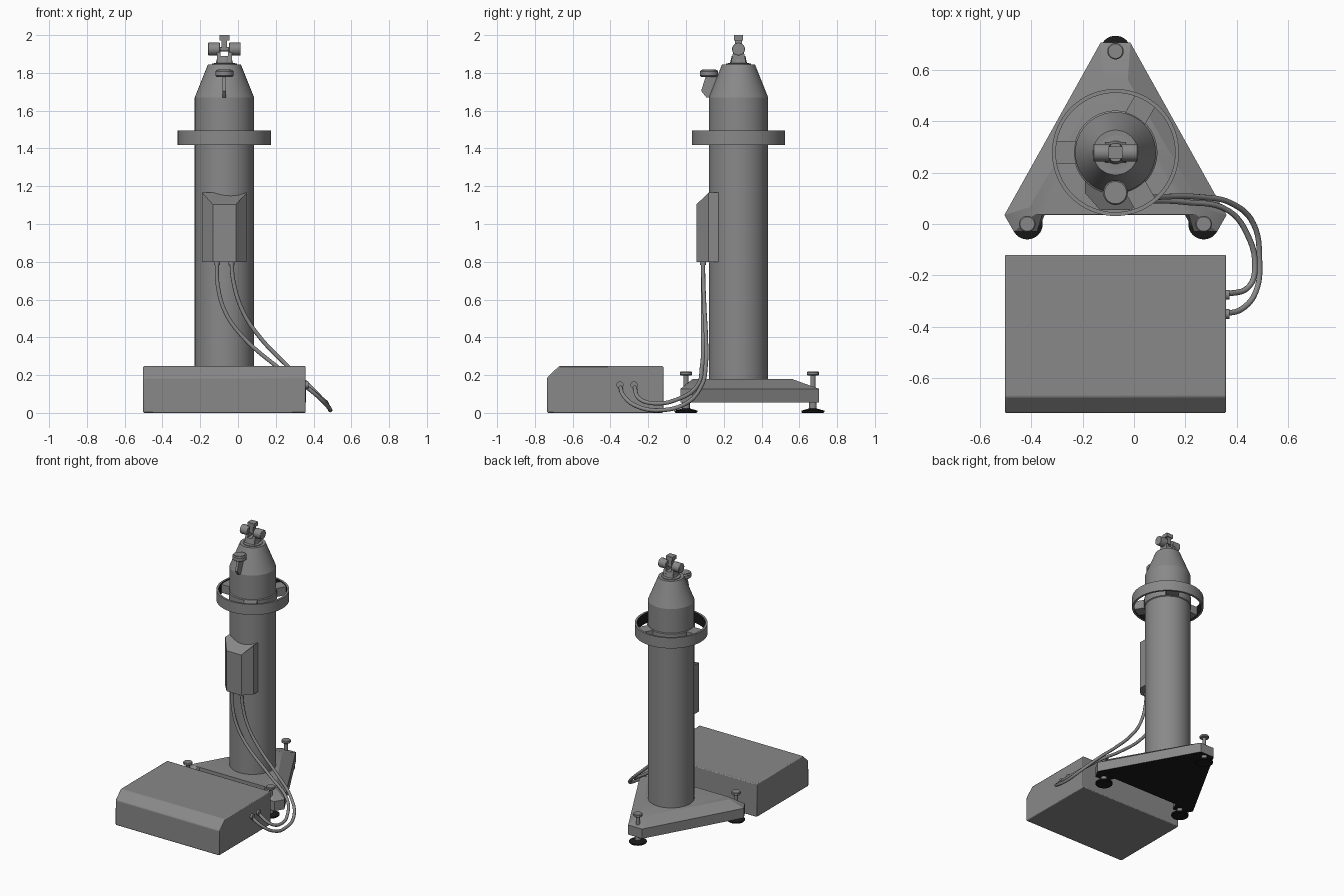
import bpy, bmesh, math
from mathutils import Vector

if "Cube" in bpy.data.objects:
    bpy.data.objects.remove(bpy.data.objects["Cube"])

CX, CY = -0.072, 0.278      # column axis


def material(name, v):
    m = bpy.data.materials.new(name)
    m.diffuse_color = (v, v, v, 1)
    m.use_nodes = True
    m.node_tree.nodes["Principled BSDF"].inputs["Base Color"].default_value = m.diffuse_color
    return m


GREY = material("mid grey", 0.25)
DARK = material("near black", 0.01)


def loft(name, rings, closed=False, mat=GREY, bevel=0, smooth=30):
    """Skin a list of equal-length rings; cap the ends, or join last to first."""
    bm = bmesh.new()
    vs = [[bm.verts.new(p) for p in r] for r in rings]
    n = len(rings[0])
    pairs = list(zip(vs, vs[1:])) + ([(vs[-1], vs[0])] if closed else [])
    for a, b in pairs:
        for i in range(n):
            j = (i + 1) % n
            bm.faces.new((a[i], a[j], b[j], b[i]))
    if not closed:
        bm.faces.new(vs[0][::-1])
        bm.faces.new(vs[-1])
    bmesh.ops.recalc_face_normals(bm, faces=bm.faces)
    me = bpy.data.meshes.new(name)
    bm.to_mesh(me)
    bm.free()
    ob = bpy.data.objects.new(name, me)
    bpy.context.collection.objects.link(ob)
    me.materials.append(mat)
    me.shade_smooth()
    me.set_sharp_from_angle(angle=math.radians(smooth))
    if bevel:
        md = ob.modifiers.new("bevel", "BEVEL")
        md.width, md.segments = bevel, 2
        md.limit_method = "ANGLE"
    return ob


def lathe(name, profile, x=CX, y=CY, n=64, **kw):
    """Turn (radius, z) points about a vertical axis."""
    ang = [2 * math.pi * i / n for i in range(n)]
    return loft(name, [[(x + r * math.cos(a), y + r * math.sin(a), z) for a in ang]
                       for r, z in profile], **kw)


def extrude_x(name, profile, x0, x1, **kw):
    """Extrude a (y, z) outline along x."""
    return loft(name, [[(x, y, z) for y, z in profile] for x in (x0, x1)], **kw)


def circle_yz(r, y, z, n=32):
    return [(y + r * math.cos(2 * math.pi * i / n), z + r * math.sin(2 * math.pi * i / n))
            for i in range(n)]


def block(name, x0, x1, y0, y1, z0, z1, **kw):
    return extrude_x(name, [(y0, z0), (y1, z0), (y1, z1), (y0, z1)], x0, x1, **kw)


# Control unit on the floor, with sloped front top edge
extrude_x("control_unit", [(-0.735, 0), (-0.12, 0), (-0.12, 0.248), (-0.672, 0.248), (-0.735, 0.187)],
          CX - 0.43, CX + 0.43, bevel=0.006)

# Triangular base with chamfered top and dark underside
outer = [(0.058, 0.705), (0.432, 0.035), (0.395, -0.03), (0.305, -0.03), (0.275, 0.035)]
inner = [(0.048, 0.56), (0.335, 0.065), (0.315, 0.036), (0.285, 0.036), (0.27, 0.036)]


def both_sides(half, z):
    return [(CX + x, y, z) for x, y in half] + [(CX - x, y, z) for x, y in half[::-1]]


base = loft("triangle_base", [both_sides(outer, 0.055), both_sides(outer, 0.127), both_sides(inner, 0.18)])
base.data.materials.append(DARK)
for f in base.data.polygons:
    if f.normal.z < -0.9:
        f.material_index = 1

# Levelling feet: dark pad, threaded rod, knob
for label, fx, fy in (("left", -0.343, 0), ("right", 0.343, 0), ("rear", 0, 0.672)):
    x = CX + fx
    lathe(label + "_foot_pad", [(0.056, 0), (0.06, 0.004), (0.06, 0.012), (0.025, 0.022)], x, fy, 32, mat=DARK)
    lathe(label + "_foot_rod", [(0.02, 0.02), (0.02, 0.06), (0.013, 0.06), (0.013, 0.2)], x, fy, 24)
    lathe(label + "_foot_knob", [(0.028, 0.198), (0.032, 0.202), (0.032, 0.214), (0.028, 0.218)], x, fy, 32)

# Column with conical shoulder
lathe("column", [(0.157, 0.175), (0.157, 1.67), (0.087, 1.845)], smooth=15)
lathe("ring_collar", [(0.157, 1.42), (0.163, 1.425), (0.163, 1.485), (0.157, 1.49)])

# Handling ring with dark inner wall
ring = lathe("handling_ring", [(0.247, 1.417), (0.247, 1.496), (0.232, 1.496), (0.232, 1.417)], closed=True)
ring.data.materials.append(DARK)
for f in ring.data.polygons:
    if f.normal.dot(Vector((f.center.x - CX, f.center.y - CY, 0))) < -0.1:
        f.material_index = 1

# Three ring spokes
for i, deg in enumerate((60, 180, 300)):
    a = math.radians(deg)
    u, v = Vector((math.cos(a), math.sin(a), 0)), Vector((-math.sin(a), math.cos(a), 0))
    c = Vector((CX, CY, 0))
    loft("ring_spoke_%d" % (i + 1),
         [[c + u * r + v * w + Vector((0, 0, z)) for w, z in
           ((-0.045, 1.425), (0.045, 1.425), (0.045, 1.488), (-0.045, 1.488))] for r in (0.14, 0.235)])

# Electronics housing on the column: faceted front, sloped top
def housing_ring(top_back, top_front):
    return [(CX - 0.118, 0.172, top_back), (CX - 0.118, 0.12, top_back), (CX - 0.061, 0.055, top_front),
            (CX + 0.061, 0.055, top_front), (CX + 0.118, 0.12, top_back), (CX + 0.118, 0.172, top_back)]


loft("electronics_housing", [housing_ring(0.8, 0.8), housing_ring(1.167, 1.103)])

# Cables from the housing to the control unit
cables = {
    "outer_cable": [(-.035, .09, .81), (-.025, .092, .7), (.02, .098, .55), (.1, .105, .42), (.255, .105, .255),
                    (.38, .08, .14), (.465, 0, .05), (.488, -.14, .014), (.475, -.26, .035), (.42, -.33, .09),
                    (.35, -.35, .148)],
    "inner_cable": [(-.112, .09, .81), (-.108, .09, .68), (-.07, .09, .54), (.01, .09, .42), (.2, .085, .25),
                    (.37, .05, .13), (.445, -.05, .07), (.47, -.15, .05), (.45, -.24, .07), (.35, -.275, .148)],
}
for name, pts in cables.items():
    cu = bpy.data.curves.new(name, "CURVE")
    cu.dimensions = "3D"
    cu.bevel_depth, cu.bevel_resolution, cu.use_fill_caps = 0.011, 3, True
    sp = cu.splines.new("BEZIER")
    sp.bezier_points.add(len(pts) - 1)
    sp.resolution_u = 6
    for b, p in zip(sp.bezier_points, pts):
        b.co = p
        b.handle_left_type = b.handle_right_type = "AUTO"
    cu.materials.append(GREY)
    bpy.context.collection.objects.link(bpy.data.objects.new(name, cu))
    # plugs at both ends
    extrude_x(name + "_socket", circle_yz(0.019, pts[-1][1], pts[-1][2], 20), 0.35, 0.372)
    lathe(name + "_plug", [(0.016, 0.782), (0.016, 0.805)], pts[0][0], pts[0][1], 20)

# Level indicator on a thin bracket at the front of the shoulder
lathe("level_disc", [(0.04, 1.778), (0.048, 1.785), (0.048, 1.808), (0.043, 1.815)], CX, 0.122, 40)
lathe("level_glass", [(0.036, 1.81), (0.036, 1.818)], CX, 0.122, 40)
extrude_x("level_bracket", [(0.105, 1.782), (0.08, 1.705), (0.108, 1.67), (0.135, 1.67), (0.2, 1.75), (0.16, 1.782)],
          CX - 0.009, CX + 0.009)

# Yoke on top: tapered mount, two arms, crossed barrels and a small head
lathe("yoke_mount", [(0.066, 1.84), (0.066, 1.85), (0.045, 1.852), (0.036, 1.89)], n=40)
for s, label in ((-1, "left"), (1, "right")):
    a, b = sorted((CX + s * 0.02, CX + s * 0.04))
    extrude_x(label + "_yoke_arm", [(CY - 0.04, 1.85), (CY + 0.04, 1.85), (CY + 0.025, 1.93), (CY - 0.025, 1.93)], a, b)
    a, b = sorted((CX + s * 0.024, CX + s * 0.086))
    extrude_x(label + "_barrel", circle_yz(0.034, CY, 1.926), a, b, bevel=0.003)
block("head_stem", CX - 0.015, CX + 0.015, CY - 0.018, CY + 0.018, 1.92, 1.975)
block("head_block", CX - 0.027, CX + 0.027, CY - 0.024, CY + 0.024, 1.972, 2.0)
extrude_x("head_axle", circle_yz(0.012, CY, 1.926), CX - 0.03, CX + 0.03)
